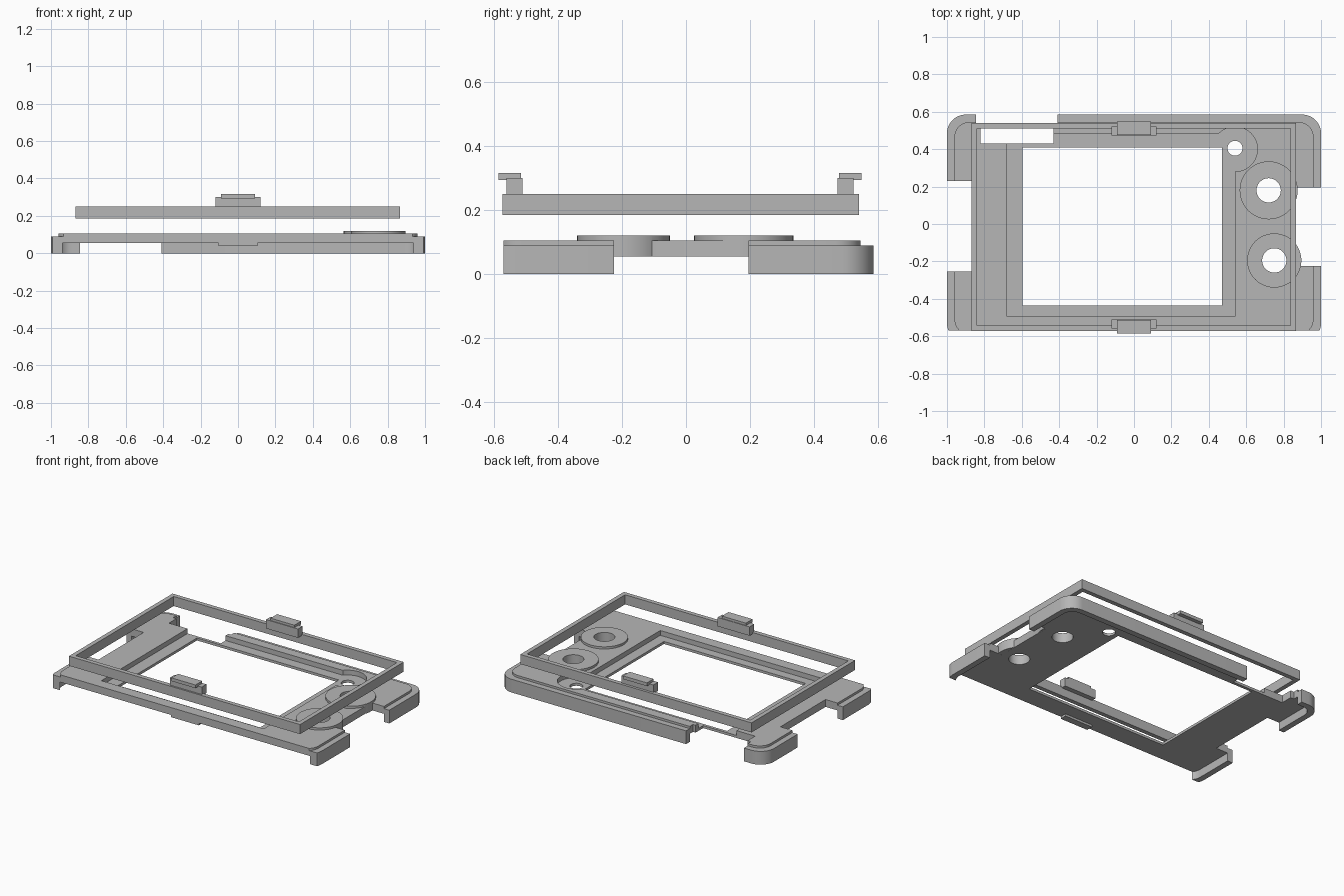
import bpy, bmesh, math

if "Cube" in bpy.data.objects:
    bpy.data.objects.remove(bpy.data.objects["Cube"], do_unlink=True)

grey = bpy.data.materials.new("plain grey")
grey.use_nodes = True
grey.diffuse_color = (0.47, 0.47, 0.47, 1)
grey.node_tree.nodes["Principled BSDF"].inputs["Base Color"].default_value = (0.47, 0.47, 0.47, 1)


def prism(name, outline, z0, z1):
    """Extrude a flat outline from z0 to z1."""
    bm = bmesh.new()
    face = bm.faces.new([bm.verts.new((x, y, z0)) for x, y in outline])
    top = bmesh.ops.extrude_face_region(bm, geom=[face])["geom"]
    bmesh.ops.translate(bm, vec=(0, 0, z1 - z0),
                        verts=[v for v in top if isinstance(v, bmesh.types.BMVert)])
    bmesh.ops.recalc_face_normals(bm, faces=bm.faces)
    mesh = bpy.data.meshes.new(name)
    bm.to_mesh(mesh)
    bm.free()
    mesh.materials.append(grey)
    ob = bpy.data.objects.new(name, mesh)
    bpy.context.collection.objects.link(ob)
    return ob


def box(name, x0, x1, y0, y1, z0, z1):
    return prism(name, [(x0, y0), (x1, y0), (x1, y1), (x0, y1)], z0, z1)


def disc(name, x, y, r, z0, z1, n=48):
    angles = [2 * math.pi * i / n for i in range(n)]
    return prism(name, [(x + r * math.cos(a), y + r * math.sin(a)) for a in angles], z0, z1)


def rounded(name, x, y0, y1, r, z0, z1, n=10):
    """Rounded slab, symmetric in x."""
    pts = []
    corners = [(x - r, y1 - r), (r - x, y1 - r), (r - x, y0 + r), (x - r, y0 + r)]
    for q, (cx, cy) in enumerate(corners):
        for i in range(n + 1):
            a = math.pi / 2 * (q + i / n)
            pts.append((cx + r * math.cos(a), cy + r * math.sin(a)))
    return prism(name, pts, z0, z1)


def combine(target, tool, operation):
    bpy.context.view_layer.objects.active = target
    mod = target.modifiers.new("combine", "BOOLEAN")
    mod.operation, mod.object, mod.solver = operation, tool, "EXACT"
    bpy.ops.object.modifier_apply(modifier=mod.name)
    bpy.data.objects.remove(tool, do_unlink=True)


def smooth(ob):
    bpy.ops.object.select_all(action="DESELECT")
    ob.select_set(True)
    bpy.context.view_layer.objects.active = ob
    bpy.ops.object.shade_smooth_by_angle(angle=math.radians(30))


# Base shell: skirt, raised top, hollow underside
base = rounded("base_shell", 1.0, -0.63, 0.585, 0.1, 0, 0.09)
combine(base, rounded("raised_top", 0.96, -0.59, 0.545, 0.08, 0.07, 0.105), "UNION")
combine(base, rounded("underside", 0.96, -0.59, 0.545, 0.07, -0.1, 0.055), "DIFFERENCE")

# Raised knob collars, the front one bulging past the side edge
knobs = [(0.72, 0.18, 0.155), (0.75, -0.195, 0.145)]

# Trim front, side gaps and rear gap
for cut in [(-2, 2, -1, -0.57, -1, 1),
            (0.865, 2, -0.225, 0.195, -1, 1),
            (-2, -0.87, -0.255, 0.23, -1, 1),
            (-0.845, -0.41, 0.51, 1, -1, 1),
            (-0.82, -0.43, 0.43, 0.53, -1, 1),
            (-0.68, 0.54, -0.495, 0.48, 0.072, 1),
            (-0.595, 0.47, -0.435, 0.41, -1, 1)]:
    combine(base, box("cutter", *cut), "DIFFERENCE")

# Recess round the small hole
combine(base, disc("cutter", 0.54, 0.4, 0.12, 0.072, 1), "DIFFERENCE")

for x, y, r in knobs:
    combine(base, disc("collar", x, y, r, 0.0555, 0.12), "UNION")
for x, y, r in [(0.72, 0.18, 0.065), (0.75, -0.195, 0.065), (0.54, 0.405, 0.04)]:
    combine(base, disc("cutter", x, y, r, -1, 1, 32), "DIFFERENCE")
smooth(base)

# Small catches under the front and rear edges
box("front_catch", -0.105, 0.105, -0.57, -0.525, 0.04, 0.056)
box("rear_catch", -0.105, 0.105, 0.5, 0.546, 0.04, 0.056)

# Floating rectangular frame
frame = box("upper_frame", -0.87, 0.867, -0.572, 0.54, 0.185, 0.25)
combine(frame, box("cutter", -0.84, 0.837, -0.542, 0.51, 0, 1), "DIFFERENCE")

# Hooked clips on the frame
for side, y0, lip0 in [("front", -0.56, -0.585), ("rear", 0.472, 0.477)]:
    box(side + "_clip_post", -0.12, 0.12, y0, y0 + 0.05, 0.24, 0.3)
    box(side + "_clip_lip", -0.09, 0.09, lip0, lip0 + 0.071, 0.294, 0.316)
